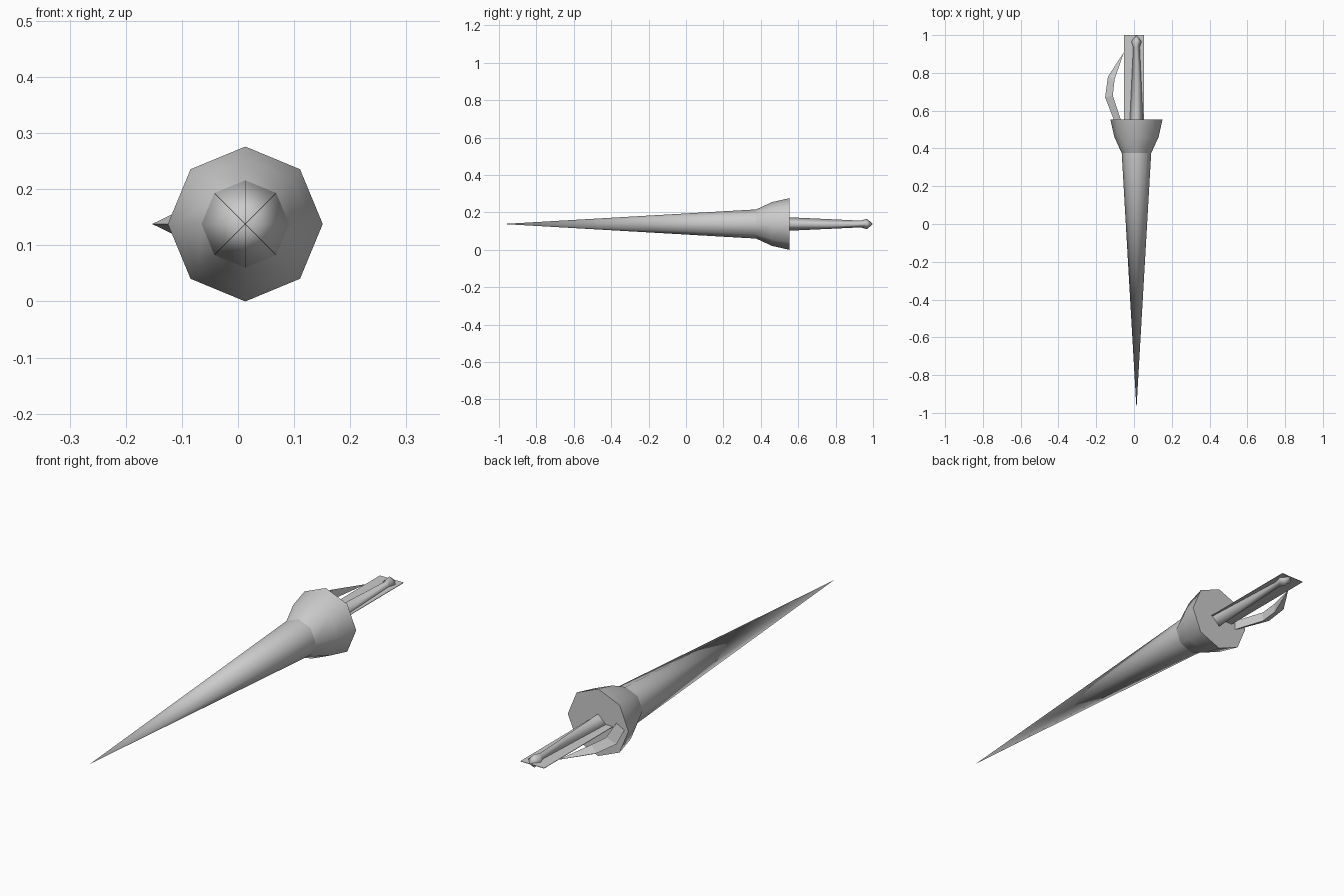
import bpy, bmesh, math
from mathutils import Vector

if "Cube" in bpy.data.objects:
    bpy.data.objects.remove(bpy.data.objects["Cube"])

AXIS_X, AXIS_Z = 0.013, 0.138

steel = bpy.data.materials.new("grey_steel")
steel.use_nodes = True
grey = (0.6, 0.6, 0.6, 1)
steel.diffuse_color = grey
steel.node_tree.nodes["Principled BSDF"].inputs["Base Color"].default_value = grey


def finish(bm, name):
    bmesh.ops.recalc_face_normals(bm, faces=bm.faces)
    mesh = bpy.data.meshes.new(name)
    bm.to_mesh(mesh)
    bm.free()
    mesh.materials.append(steel)
    obj = bpy.data.objects.new(name, mesh)
    bpy.context.collection.objects.link(obj)
    return obj


def loft(bm, rings, smooth):
    """Skin between rings of points; a one-point ring makes a tip."""
    loops = [[bm.verts.new(p) for p in ring] for ring in rings]
    for a, b in zip(loops, loops[1:]):
        n = max(len(a), len(b))
        for i in range(n):
            j = (i + 1) % n
            corners = [a[i % len(a)], a[j % len(a)], b[j % len(b)], b[i % len(b)]]
            bm.faces.new(list(dict.fromkeys(corners))).smooth = smooth
    return loops


def turned(name, profile, sides, cap_end=False):
    """Smooth-shaded faceted turning along y from (y, radius) pairs."""
    bm = bmesh.new()
    rings = []
    for y, r in profile:
        count = sides if r > 0 else 1
        rings.append([Vector((AXIS_X + r * math.cos(math.tau * i / sides), y,
                              AXIS_Z + r * math.sin(math.tau * i / sides)))
                      for i in range(count)])
    loops = loft(bm, rings, True)
    if cap_end:
        cap = bm.faces.new(loops[-1])
        for edge in cap.edges:
            edge.smooth = False
    return finish(bm, name)


# Long tapering shaft and the flared guard behind it
turned("lance_shaft", [(-0.98, 0), (0.375, 0.078)], 8)
turned("flared_guard", [(0.375, 0.078), (0.46, 0.117), (0.553, 0.138)], 8, True)

# Square-section grip with its pointed pommel
turned("grip_and_pommel", [(0.55, 0.036), (0.935, 0.018), (0.967, 0.028), (1.0, 0)], 4)

# Thin flat plate through the grip
bm = bmesh.new()
bmesh.ops.create_cube(bm, size=1)
bmesh.ops.scale(bm, vec=(0.108, 0.447, 0.002), verts=bm.verts)
bmesh.ops.translate(bm, vec=(0, 0.7765, AXIS_Z), verts=bm.verts)
finish(bm, "grip_plate")

# Knuckle bow: wedge section, outer edge sharp, tapering to a point at the plate
bm = bmesh.new()
stations = [((-0.107, 0.553), (-0.07, 0.553)), ((-0.153, 0.67), (-0.112, 0.68)),
            ((-0.138, 0.78), (-0.103, 0.765))]
bow = [[(*outer, AXIS_Z), (*inner, AXIS_Z + 0.02), (*inner, AXIS_Z - 0.02)]
       for outer, inner in stations]
bow.append([(-0.053, 0.91, AXIS_Z)])
loops = loft(bm, bow, False)
bm.faces.new(loops[0])
finish(bm, "knuckle_bow")
